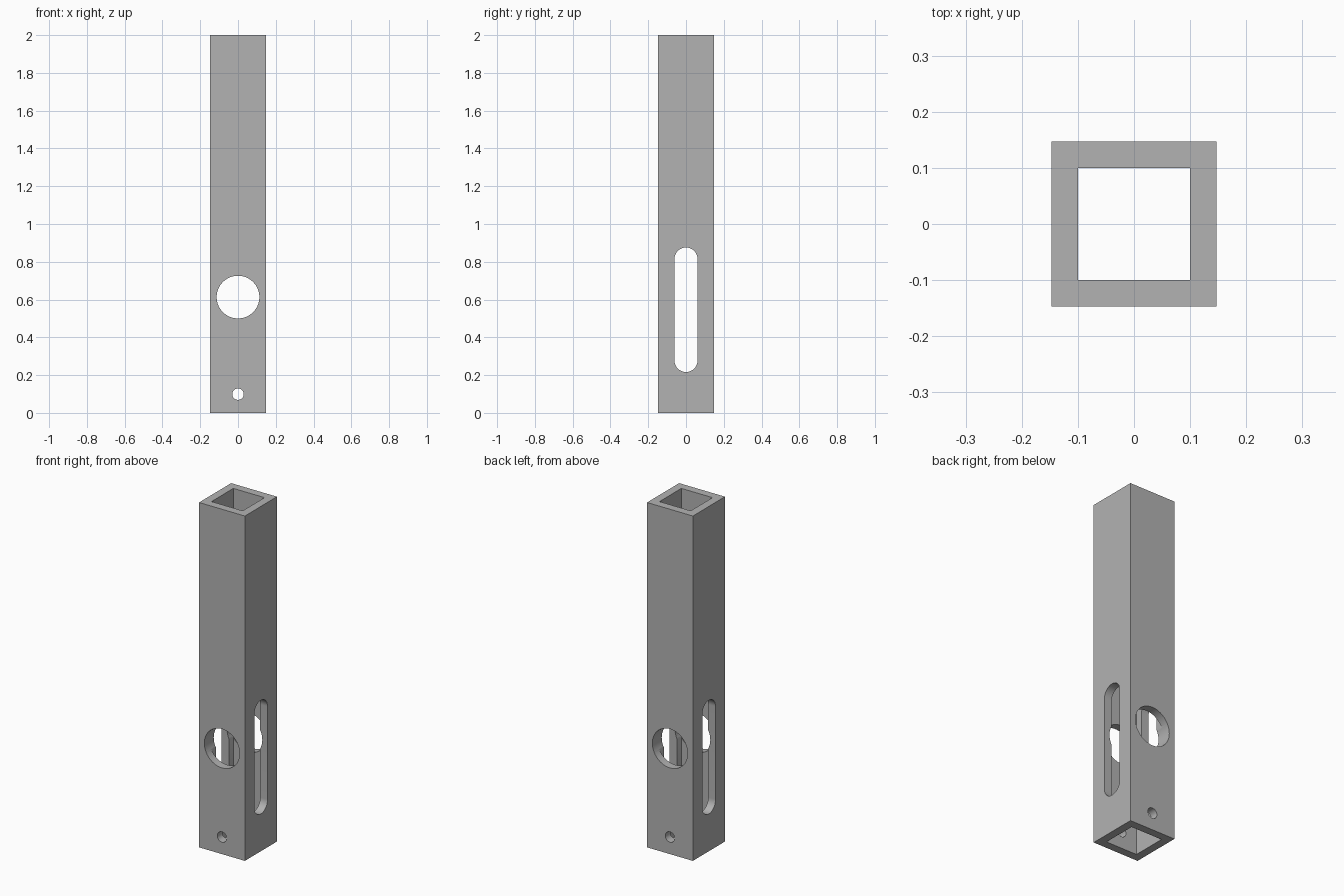
import bpy, bmesh, math
from mathutils import Matrix, Vector

cube = bpy.data.objects.get("Cube")
if cube:
    bpy.data.objects.remove(cube, do_unlink=True)

HEIGHT, OUTER, BORE = 2.0, 0.294, 0.2

grey = bpy.data.materials.new("steel_grey")
grey.use_nodes = True
colour = (0.45, 0.45, 0.45, 1)
grey.diffuse_color = colour
grey.node_tree.nodes["Principled BSDF"].inputs["Base Color"].default_value = colour


def make_object(name, bm):
    bmesh.ops.recalc_face_normals(bm, faces=bm.faces)
    mesh = bpy.data.meshes.new(name)
    bm.to_mesh(mesh)
    bm.free()
    mesh.materials.append(grey)
    obj = bpy.data.objects.new(name, mesh)
    bpy.context.collection.objects.link(obj)
    return obj


def box(name, width, height):
    bm = bmesh.new()
    bmesh.ops.create_cube(bm, size=1, matrix=Matrix.Translation((0, 0, HEIGHT / 2))
                          @ Matrix.Diagonal((width, width, height, 1)))
    return make_object(name, bm)


def round_cutter(name, radius, z, direction, straight=0.0, steps=32):
    """Through cutter with a round or slotted outline, along y or x."""
    bm = bmesh.new()
    ring = []
    for side in (1, -1):
        count = steps + 1 if straight else steps
        for i in range(count):
            a = math.pi * i / steps + (0 if side > 0 else math.pi)
            u, v = radius * math.cos(a), z + radius * math.sin(a) + side * straight / 2
            ring.append(bm.verts.new((u, -0.5, v) if direction == "y" else (-0.5, u, v)))
    face = bm.faces.new(ring)
    depth = Vector((0, 1, 0)) if direction == "y" else Vector((1, 0, 0))
    new = bmesh.ops.extrude_face_region(bm, geom=[face])["geom"]
    bmesh.ops.translate(bm, vec=depth,
                        verts=[g for g in new if isinstance(g, bmesh.types.BMVert)])
    return make_object(name, bm)


# Square tube, its bore, and the openings through opposite walls
tube = box("square_tube", OUTER, HEIGHT)
cutters = [
    box("bore_cutter", BORE, HEIGHT + 0.2),
    round_cutter("large_hole_cutter", 0.113, 0.613, "y"),
    round_cutter("pin_hole_cutter", 0.03, 0.099, "y"),
    round_cutter("slot_cutter", 0.061, 0.546, "x", straight=0.537),
]
for cutter in cutters:
    cutter.hide_render = True
    mod = tube.modifiers.new(cutter.name, "BOOLEAN")
    mod.operation, mod.solver, mod.object = "DIFFERENCE", "EXACT", cutter

# Apply the cuts and discard the cutters
bpy.context.view_layer.objects.active = tube
tube.select_set(True)
for mod in list(tube.modifiers):
    bpy.ops.object.modifier_apply(modifier=mod.name)
for cutter in cutters:
    bpy.data.objects.remove(cutter, do_unlink=True)

# Smooth hole walls, sharp rims
bpy.ops.object.select_all(action="DESELECT")
tube.select_set(True)
bpy.ops.object.shade_smooth_by_angle(angle=math.radians(30))
